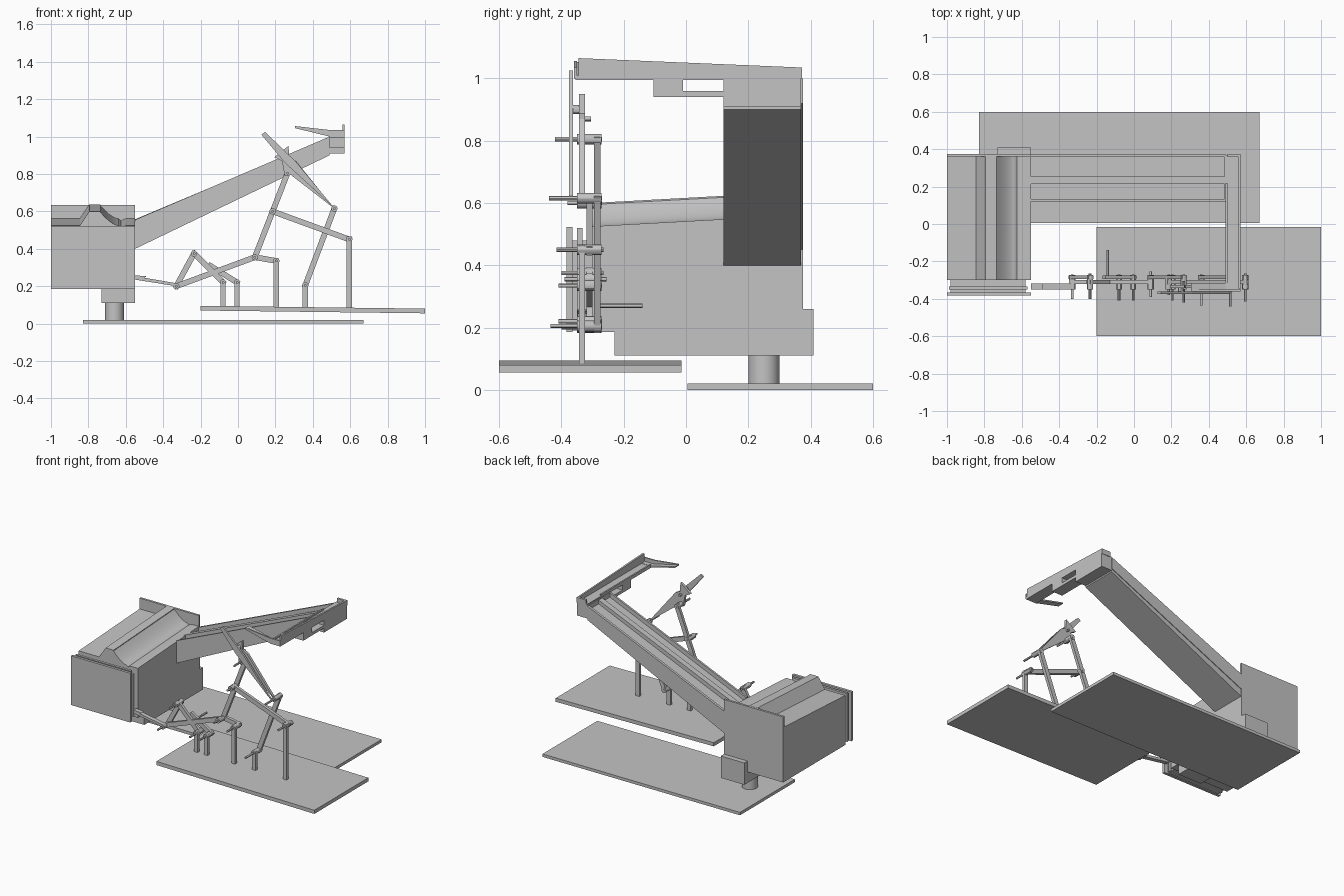
import bpy, bmesh, math
from mathutils import Vector

cube = bpy.data.objects.get("Cube")
if cube:
    bpy.data.objects.remove(cube)

grey = bpy.data.materials.new("plain_grey")
grey.use_nodes = True
grey.diffuse_color = (0.55, 0.55, 0.55, 1)
grey.node_tree.nodes["Principled BSDF"].inputs["Base Color"].default_value = (0.55, 0.55, 0.55, 1)


def finish(name, bm):
    bmesh.ops.recalc_face_normals(bm, faces=bm.faces)
    mesh = bpy.data.meshes.new(name)
    bm.to_mesh(mesh)
    bm.free()
    mesh.materials.append(grey)
    ob = bpy.data.objects.new(name, mesh)
    bpy.context.collection.objects.link(ob)
    return ob


def prism(name, outline, y0, y1, rise=0, fixed=()):
    """Extrude an x-z outline along y; free points climb by rise at y1."""
    bm = bmesh.new()
    a = [bm.verts.new((x, y0, z)) for x, z in outline]
    b = [bm.verts.new((x, y1, z + (0 if i in fixed else rise)))
         for i, (x, z) in enumerate(outline)]
    bm.faces.new(a)
    bm.faces.new(b)
    for i in range(len(a)):
        j = (i + 1) % len(a)
        bm.faces.new((a[i], a[j], b[j], b[i]))
    return finish(name, bm)


def box(name, x0, x1, y0, y1, z0, z1):
    return prism(name, [(x0, z0), (x1, z0), (x1, z1), (x0, z1)], y0, y1)


def cylinder(name, start, end, radius, sides=12):
    bm = bmesh.new()
    start, end = Vector(start), Vector(end)
    bmesh.ops.create_cone(bm, cap_ends=True, segments=sides, radius1=radius,
                          radius2=radius, depth=(end - start).length)
    turn = (end - start).to_track_quat('Z', 'Y').to_matrix()
    bmesh.ops.rotate(bm, verts=bm.verts, matrix=turn)
    bmesh.ops.translate(bm, verts=bm.verts, vec=(start + end) / 2)
    ob = finish(name, bm)
    bpy.context.view_layer.objects.active = ob
    ob.select_set(True)
    bpy.ops.object.shade_smooth_by_angle()
    ob.select_set(False)
    return ob


def link(name, p, q, y, width=0.03, depth=0.02):
    """Flat bar in the x-z plane, overshooting its pivots slightly."""
    p, q = Vector(p), Vector(q)
    d = (q - p).normalized()
    n = Vector((-d.y, d.x)) * width / 2
    p, q = p - d * 0.012, q + d * 0.012
    return prism(name, [p + n, p - n, q - n, q + n], y - depth / 2, y + depth / 2)


# Base boards and pedestal
box("rear_base", -0.83, 0.67, 0.005, 0.6, 0, 0.02)
prism("front_base", [(-0.2, 0.07), (1, 0.055), (1, 0.08), (-0.2, 0.095)], -0.6, -0.015)
cylinder("pedestal", (-0.66, 0.25, 0.015), (-0.66, 0.25, 0.12), 0.05, 32)
box("pedestal_block", -0.73, -0.551, -0.23, 0.41, 0.11, 0.26)

# Hopper body with ridge and concave trough on top
trough = [(-0.735 + 0.095 * math.sin(t * math.pi / 16),
           0.525 + 0.07 * (1 - math.sin(t * math.pi / 16)) ** 1.6) for t in range(9)]
hopper = ([(-1, 0.185), (-0.55, 0.185), (-0.55, 0.525), (-0.6, 0.525), (-0.625, 0.515)]
          + trough[::-1] + [(-0.735, 0.6), (-0.795, 0.6), (-0.845, 0.525), (-1, 0.525)])
body = prism("hopper_body", hopper, -0.3, 0.36, 0.036, (0, 1))
bpy.context.view_layer.objects.active = body
body.select_set(True)
bpy.ops.object.shade_smooth_by_angle()
body.select_set(False)
box("hopper_back_plate", -1, -0.55, 0.36, 0.375, 0.185, 0.635)
box("hopper_front_plate", -1, -0.55, -0.383, -0.365, 0.185, 0.523)
box("hopper_middle_plate", -0.99, -0.57, -0.35, -0.333, 0.19, 0.52)
box("hopper_slot_floor", -0.98, -0.58, -0.37, -0.295, 0.19, 0.48)

# Sloping arm with raised back wall and guide rails
prism("arm_floor", [(-0.55, 0.40), (0.49, 0.90), (0.49, 0.97), (-0.55, 0.525)], 0.12, 0.37)
for name, y0, y1 in (("arm_back_wall", 0.358, 0.375), ("arm_front_wall", 0.12, 0.133)):
    prism(name, [(-0.55, 0.45), (0.49, 0.92), (0.49, 1.0), (-0.55, 0.555)], y0, y1)
prism("arm_guide_rail", [(-0.64, 0.49), (0.5, 0.97), (0.5, 1.0), (-0.64, 0.52)], 0.215, 0.255)

# Cross chute at the top of the arm
box("chute_corner", 0.485, 0.57, 0.12, 0.37, 0.91, 1.0)
box("chute_floor", 0.49, 0.57, -0.355, 0.37, 0.995, 1.008)
box("chute_mount", 0.49, 0.57, -0.105, -0.01, 0.94, 0.997)
box("chute_mount_strip", 0.49, 0.57, -0.01, 0.12, 0.94, 0.96)
box("chute_inner_rail", 0.49, 0.5, -0.32, 0.22, 1.0, 1.018)
box("chute_corner_wall", 0.5, 0.57, 0.358, 0.373, 1.0, 1.035)
wall = box("chute_outer_wall", 0.558, 0.57, -0.345, 0.37, 1.0, 1.065)
for v in wall.data.vertices:
    if v.co.y > 0 and v.co.z > 1.03:
        v.co.z = 1.035
spout = [(0.305, 1.045), (0.49, 1.0), (0.57, 1.0), (0.57, 1.035), (0.49, 1.035), (0.305, 1.056)]
prism("spout_front_wall", spout, -0.36, -0.35)
prism("spout_floor", [(0.305, 1.045), (0.49, 1.0), (0.57, 1.0), (0.57, 1.01),
                      (0.49, 1.01), (0.305, 1.053)], -0.355, -0.315)

# Posts on the front board
FRONT, MID, REAR = -0.334, -0.31, -0.285
for i, (x, top) in enumerate(((-0.08, 0.23), (-0.005, 0.23), (0.205, 0.345),
                              (0.36, 0.215), (0.595, 0.465))):
    box(f"post_{i + 1}", x - 0.014, x + 0.014, FRONT - 0.01, FRONT + 0.01, 0.07, top)

# Linkage bars
toe, knee, hip = (-0.33, 0.2), (-0.235, 0.375), (0.09, 0.355)
elbow, crown, tip = (0.185, 0.6), (0.265, 0.805), (0.515, 0.615)
prism("trip_lever", [(-0.55, 0.235), (-0.33, 0.2), (-0.325, 0.215), (-0.5, 0.245),
                     (-0.49, 0.253), (-0.55, 0.258)], FRONT - 0.015, FRONT + 0.015)
for name, p, q, y in (("toe_link", toe, knee, REAR), ("knee_link", knee, (-0.08, 0.22), MID),
                      ("knee_side_link", (-0.15, 0.31), (-0.005, 0.22), REAR),
                      ("long_link", toe, hip, MID), ("hip_link", hip, (0.205, 0.335), REAR),
                      ("upright_link", hip, crown, REAR),
                      ("cross_link", elbow, (0.595, 0.45), MID),
                      ("rocker_link", (0.36, 0.205), tip, REAR)):
    link(name, p, q, y)

# Pivot pins
for i, (x, z, y0, y1) in enumerate((
        (*toe, -0.4, -0.27), (*knee, -0.4, -0.265), (-0.14, 0.27, -0.29, -0.14),
        (-0.08, 0.22, -0.41, -0.27), (-0.005, 0.22, -0.41, -0.27), (*hip, -0.39, -0.255),
        (0.205, 0.335, -0.41, -0.27), (*elbow, -0.38, -0.27), (*crown, -0.42, -0.27),
        (0.36, 0.205, -0.435, -0.27), (*tip, -0.44, -0.27), (0.595, 0.45, -0.415, -0.265))):
    cylinder(f"pin_{i + 1}", (x, y0, z), (x, y1, z), 0.007)
    if y1 < -0.2:
        cylinder(f"pin_collar_{i + 1}", (x, -0.35, z), (x, -0.272, z), 0.017)

# Striker blade and its catch
prism("striker_blade", [(0.515, 0.615), (0.31, 0.87), (0.25, 0.9), (0.25, 0.82)],
      FRONT - 0.009, FRONT + 0.009)
prism("striker_tip", [(0.515, 0.618), (0.31, 0.865), (0.145, 1.025), (0.125, 1.01), (0.25, 0.86)],
      -0.375, -0.362)
prism("striker_catch", [(0.27, 0.95), (0.195, 0.89), (0.235, 0.87), (0.25, 0.79), (0.28, 0.8)],
      FRONT - 0.009, FRONT + 0.009)
cylinder("striker_axle", (0.25, -0.37, 0.9), (0.25, -0.325, 0.9), 0.015)
cylinder("striker_peg", (0.265, -0.33, 0.87), (0.265, -0.305, 0.87), 0.008)
